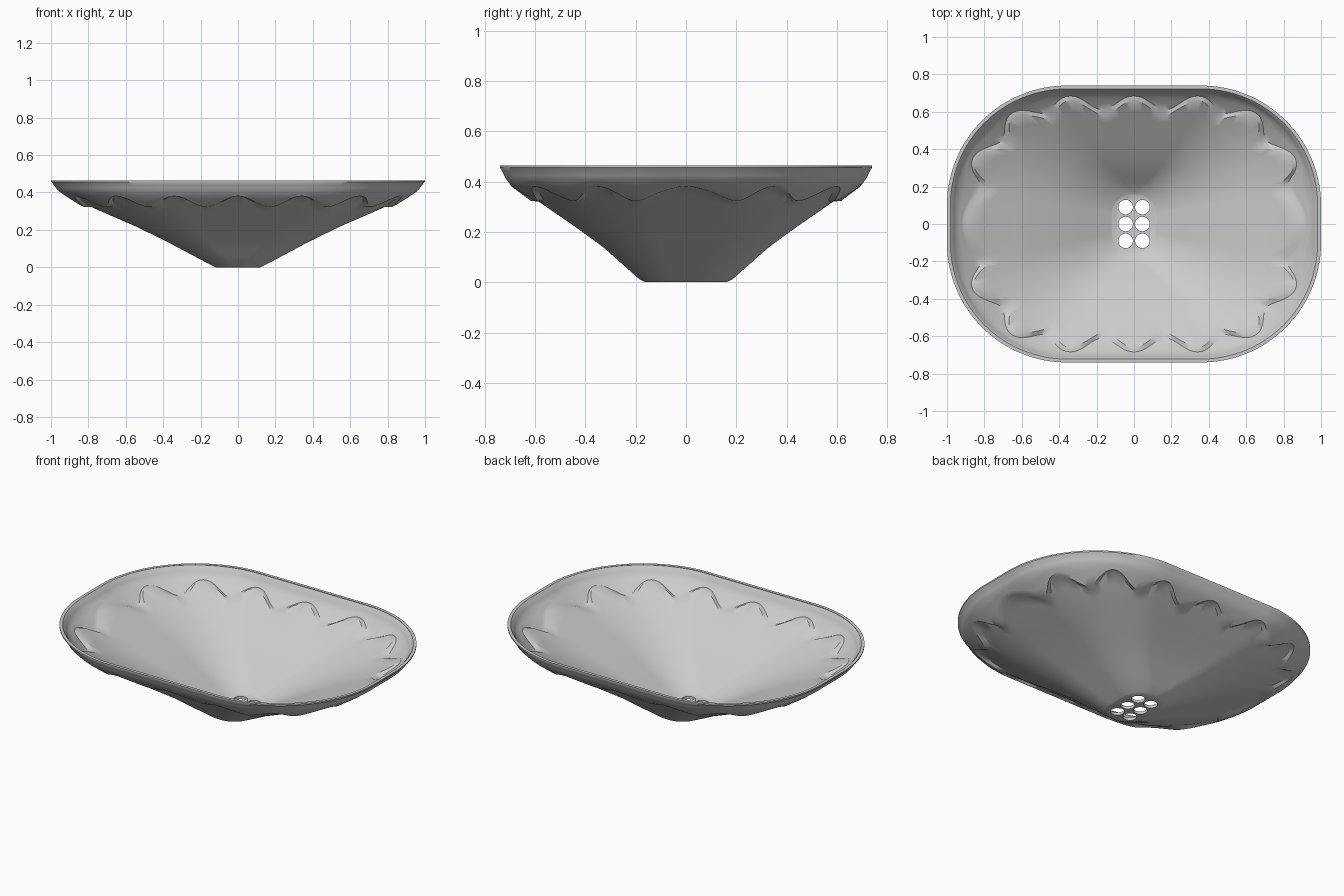
import bpy, bmesh, math

if "Cube" in bpy.data.objects:
    bpy.data.objects.remove(bpy.data.objects["Cube"])

# One flat colour
grey = bpy.data.materials.new("light_grey")
grey.use_nodes = True
colour = (0.6, 0.6, 0.6, 1)
grey.diffuse_color = colour
grey.node_tree.nodes["Principled BSDF"].inputs["Base Color"].default_value = colour

# Outer profile: height, half length, half depth, corner radius
LOWER = [(0, .12, .16, .11), (.012, .145, .185, .13), (.14, .385, .33, .23),
         (.22, .55, .44, .31), (.32, .78, .585, .46), (.38, .905, .665, .56)]
UPPER = [(.32, .825, .612, .48), (.38, .92, .692, .58), (.41, .962, .715, .61),
         (.44, .984, .73, .63), (.457, 1, .74, .64), (.465, 1, .74, .64)]
QUARTER = 64
SIDE, ARC = 4, 44          # steps on the end straight and the corner
FRONT = QUARTER - SIDE - ARC
COUNT = 4 * QUARTER


def section(profile, z):
    """Interpolate the outline sizes at height z."""
    for p, q in zip(profile, profile[1:]):
        if z <= q[0] + 1e-6:
            f = (z - p[0]) / (q[0] - p[0])
            return [u + (v - u) * f for u, v in zip(p[1:], q[1:])]
    return profile[-1][1:]


def quarter_point(k, a, b, r):
    """Point k of a rounded rectangle quarter, from +x round to +y."""
    if k < SIDE:
        return a, (b - r) * k / SIDE
    if k <= SIDE + ARC:
        t = math.pi / 2 * (k - SIDE) / ARC
        return a - r + r * math.cos(t), b - r + r * math.sin(t)
    return (a - r) * (QUARTER - k) / FRONT, b


def outline(i, profile, z):
    q, k = divmod(i, QUARTER)
    a, b, r = section(profile, z)
    x, y = quarter_point(QUARTER - k if q % 2 else k, a, b, r)
    return (-x if q in (1, 2) else x, -y if q in (2, 3) else y, z)


def wave(i):
    """Height of the scalloped step, sixteen waves round the bowl."""
    return .35 + .029 * math.cos(2 * math.pi * 16 * i / COUNT)


# Bowl shell: plain cone, scalloped step, flared upper band
bm = bmesh.new()
rings = []


def add_ring(profile, height):
    rings.append([bm.verts.new(outline(i, profile, height(i))) for i in range(COUNT)])


for z in (0, .004, .012, .05, .095, .14, .18, .22):
    add_ring(LOWER, lambda i: z)
for f in (.25, .5, .75, 1):
    add_ring(LOWER, lambda i: .22 + (wave(i) - .22) * f)
for f in (0, .3, .65, 1):
    add_ring(UPPER, lambda i: wave(i) + .002 + (.41 - wave(i) - .002) * f)
for z in (.425, .44, .457, .465):
    add_ring(UPPER, lambda i: z)
for low, high in zip(rings, rings[1:]):
    for i in range(COUNT):
        j = (i + 1) % COUNT
        bm.faces.new((low[i], low[j], high[j], high[i]))
bm.faces.new(rings[0][::-1])
mesh = bpy.data.meshes.new("basin")
bm.to_mesh(mesh)
bm.free()
mesh.materials.append(grey)
basin = bpy.data.objects.new("basin", mesh)
bpy.context.collection.objects.link(basin)

# Wall thickness
solid = basin.modifiers.new("wall", "SOLIDIFY")
solid.thickness = .018
solid.offset = -1

# Six drain holes, cut through the floor
bm = bmesh.new()
for x in (-.045, .045):
    for y in (-.09, 0, .09):
        made = bmesh.ops.create_cone(bm, cap_ends=True, segments=40, radius1=.039,
                                     radius2=.039, depth=.1)
        bmesh.ops.translate(bm, verts=made["verts"], vec=(x, y, 0))
cut_mesh = bpy.data.meshes.new("drain_cutter")
bm.to_mesh(cut_mesh)
bm.free()
cut_mesh.materials.append(grey)
cutter = bpy.data.objects.new("drain_cutter", cut_mesh)
cutter.hide_render = True
bpy.context.collection.objects.link(cutter)
cut = basin.modifiers.new("drain", "BOOLEAN")
cut.operation = "DIFFERENCE"
cut.solver = "EXACT"
cut.object = cutter

# Bake the modifiers, drop the cutter and smooth
bpy.ops.object.select_all(action="DESELECT")
basin.select_set(True)
bpy.context.view_layer.objects.active = basin
for name in ("wall", "drain"):
    bpy.ops.object.modifier_apply(modifier=name)
bpy.data.objects.remove(cutter)
bpy.ops.object.shade_smooth_by_angle(angle=math.radians(35))
